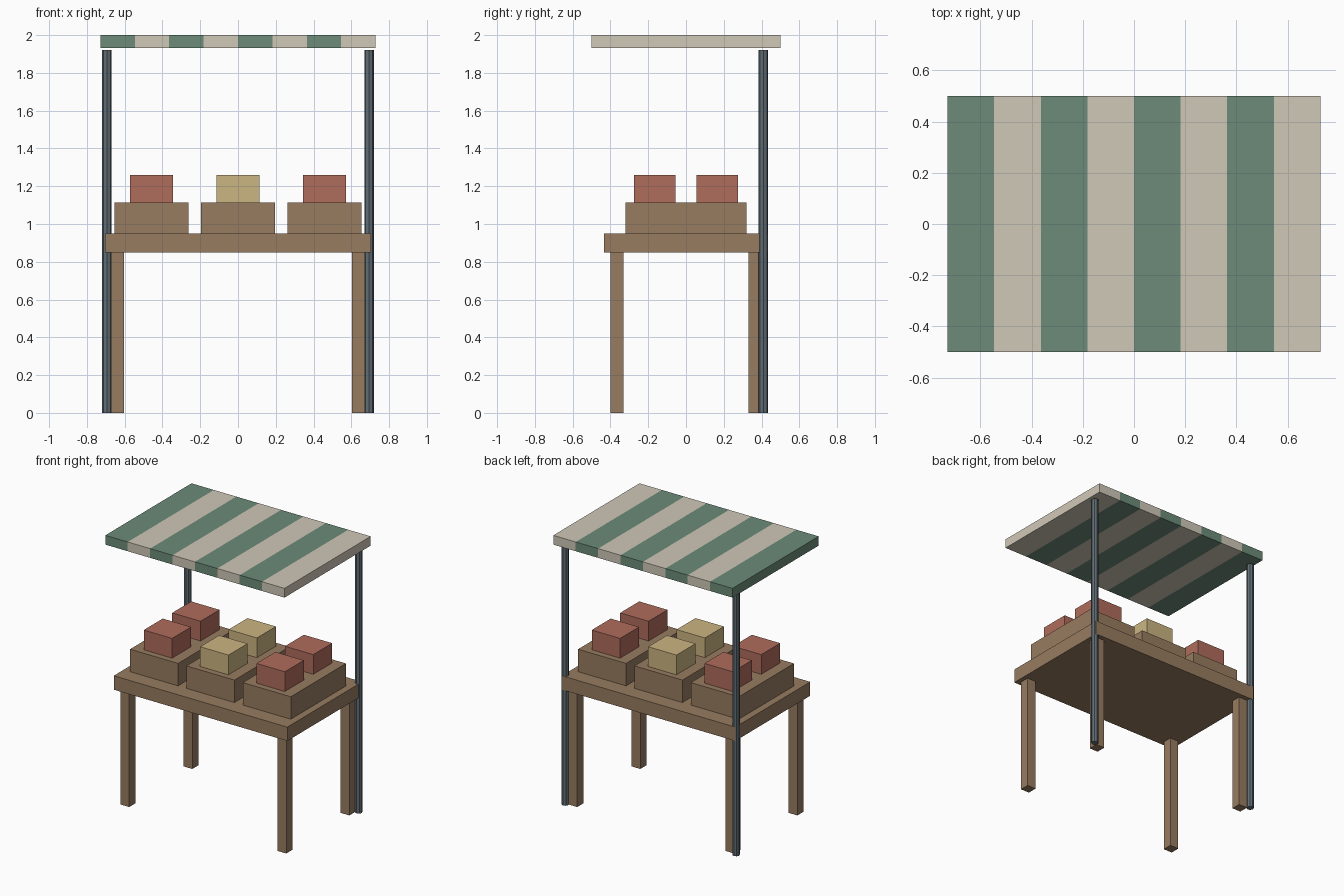
import bpy, bmesh, math
from mathutils import Vector, Matrix

if "Cube" in bpy.data.objects:
    bpy.data.objects.remove(bpy.data.objects["Cube"])


def material(name, rgb):
    m = bpy.data.materials.new(name)
    m.diffuse_color = (*rgb, 1)
    m.use_nodes = True
    m.node_tree.nodes["Principled BSDF"].inputs["Base Color"].default_value = m.diffuse_color
    return m


WOOD = material("wood", (0.31, 0.20, 0.117))
RED = material("red_goods", (0.43, 0.15, 0.107))
YELLOW = material("yellow_goods", (0.60, 0.46, 0.22))
GREEN = material("green_cloth", (0.15, 0.26, 0.19))
CREAM = material("cream_cloth", (0.63, 0.58, 0.48))
METAL = material("metal", (0.12, 0.155, 0.18))


def finish(name, bm, *mats):
    mesh = bpy.data.meshes.new(name)
    bm.to_mesh(mesh)
    bm.free()
    for m in mats:
        mesh.materials.append(m)
    obj = bpy.data.objects.new(name, mesh)
    bpy.context.collection.objects.link(obj)
    return obj


def box_bmesh(x, y, z0, z1, sx, sy):
    bm = bmesh.new()
    place = Matrix.Translation((x, y, (z0 + z1) / 2))
    bmesh.ops.create_cube(bm, size=1, matrix=place @ Matrix.Diagonal((sx, sy, z1 - z0, 1)))
    return bm


def box(name, x, y, z0, z1, sx, sy, mat):
    return finish(name, box_bmesh(x, y, z0, z1, sx, sy), mat)


# Table top and four legs
box("table_top", 0, 0, 0.848, 0.95, 1.41, 0.87, WOOD)
for sx, side in ((-1, "left"), (1, "right")):
    for sy, end in ((-1, "front"), (1, "back")):
        box(f"{end}_{side}_leg", sx * 0.638, sy * 0.366, 0, 0.848, 0.07, 0.07, WOOD)

    # Octagonal canopy posts at the back corners
    bm = bmesh.new()
    bmesh.ops.create_cone(bm, cap_ends=True, segments=8, radius1=0.025, radius2=0.025,
                          depth=1.92, matrix=Matrix.Translation((sx * 0.694, 0.41, 0.96)))
    finish(f"{side}_canopy_post", bm, METAL)

# Three crates, each with two blocks of goods
for i, side in ((-1, "left"), (0, "middle"), (1, "right")):
    x = i * 0.458
    box(f"{side}_crate", x, 0, 0.95, 1.115, 0.39, 0.64, WOOD)
    for sy, end in ((-1, "front"), (1, "back")):
        box(f"{side}_{end}_goods", x, sy * 0.165, 1.115, 1.26, 0.23, 0.22, RED if i else YELLOW)

# Striped canopy: one slab cut into eight bands of alternating colour
WIDTH, BANDS = 1.456, 8
step = WIDTH / BANDS
bm = box_bmesh(0, 0, 1.932, 2.0, WIDTH, 1.0)
for k in range(1, BANDS):
    bmesh.ops.bisect_plane(bm, geom=bm.verts[:] + bm.edges[:] + bm.faces[:],
                           plane_co=Vector((-WIDTH / 2 + k * step, 0, 0)),
                           plane_no=Vector((1, 0, 0)))
for f in bm.faces:
    band = math.floor((f.calc_center_median().x + WIDTH / 2) / step)
    f.material_index = min(max(band, 0), BANDS - 1) % 2
finish("striped_canopy", bm, GREEN, CREAM)
